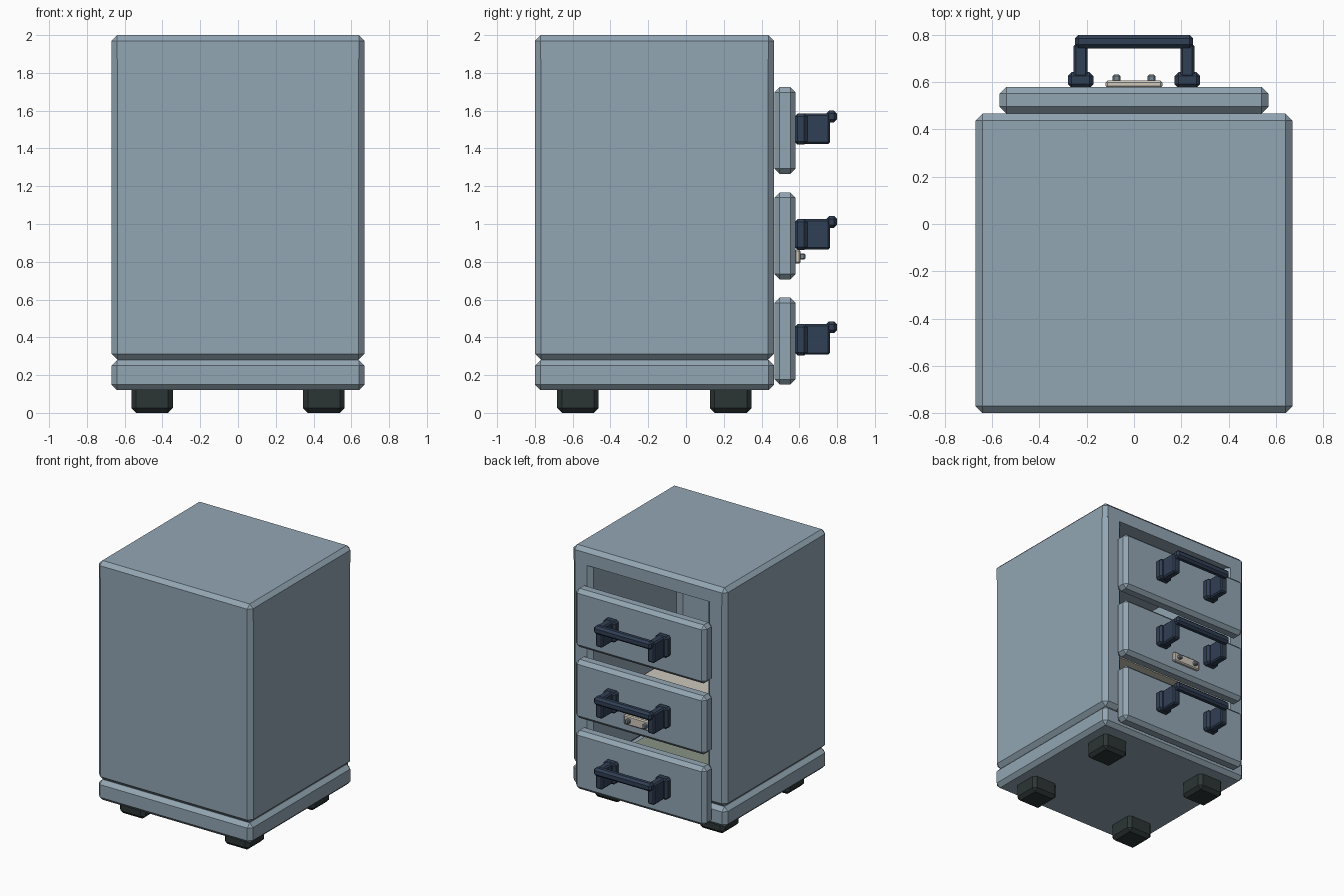
import bpy, bmesh

if "Cube" in bpy.data.objects:
    bpy.data.objects.remove(bpy.data.objects["Cube"])


def material(name, rgb):
    m = bpy.data.materials.new(name)
    m.diffuse_color = (*rgb, 1)
    m.use_nodes = True
    m.node_tree.nodes["Principled BSDF"].inputs["Base Color"].default_value = m.diffuse_color
    return m


STEEL = material("steel_blue", (0.29, 0.38, 0.45))
NAVY = material("navy", (0.03, 0.05, 0.09))
RUBBER = material("rubber", (0.025, 0.035, 0.035))
CREAM = material("cream", (0.62, 0.58, 0.50))
PIN = material("pin_grey", (0.18, 0.24, 0.28))
OLIVE = material("olive", (0.25, 0.29, 0.24))


def prism(name, outline, z0, z1, mat, bevel=0.0, keep=None):
    """Extrude an xy outline from z0 to z1; chamfer all edges except those fully at height keep."""
    bm = bmesh.new()
    face = bm.faces.new([bm.verts.new((x, y, z0)) for x, y in outline])
    top = bmesh.ops.extrude_face_region(bm, geom=[face])
    verts = [v for v in top["geom"] if isinstance(v, bmesh.types.BMVert)]
    bmesh.ops.translate(bm, verts=verts, vec=(0, 0, z1 - z0))
    bmesh.ops.recalc_face_normals(bm, faces=bm.faces[:])
    if bevel:
        edges = [e for e in bm.edges if keep is None
                 or any(abs(v.co.z - keep) > 1e-4 for v in e.verts)]
        bmesh.ops.bevel(bm, geom=edges, offset=bevel, segments=1,
                        profile=0.5, affect='EDGES')
    me = bpy.data.meshes.new(name)
    bm.to_mesh(me)
    bm.free()
    me.materials.append(mat)
    ob = bpy.data.objects.new(name, me)
    bpy.context.collection.objects.link(ob)
    return ob


def box(name, x, y, z, mat, bevel=0.0, keep=None):
    outline = [(x[0], y[0]), (x[1], y[0]), (x[1], y[1]), (x[0], y[1])]
    return prism(name, outline, z[0], z[1], mat, bevel, keep)


# Cabinet: open shell, top slab and base slab
W, Y0, Y1, IN, BACK = 0.67, -0.80, 0.467, 0.50, -0.63
shell = [(-W, Y0), (W, Y0), (W, Y1), (IN, Y1), (IN, BACK),
         (-IN, BACK), (-IN, Y1), (-W, Y1)]
prism("cabinet_shell", shell, 0.28, 1.873, STEEL, 0.033, keep=1.873)
box("top_slab", (-W, W), (Y0, Y1), (1.873, 2.0), STEEL, 0.03, keep=1.873)
box("base_slab", (-W, W), (Y0, Y1), (0.12, 0.28), STEEL, 0.03)

# Interior surfaces glimpsed through the gaps
box("floor_liner", (-0.49, 0.49), (-0.62, 0.43), (0.275, 0.29), OLIVE)
box("inner_shelf", (-0.49, 0.49), (-0.62, 0.43), (0.75, 0.78), CREAM)

# Feet
for sx in (-1, 1):
    for cy in (-0.572, 0.237):
        cx = sx * 0.455
        box("foot", (cx - 0.11, cx + 0.11), (cy - 0.11, cy + 0.11),
            (0.0, 0.125), RUBBER, 0.025, keep=0.125)

# Drawer fronts with bracketed handles
for label, c in (("bottom", 0.38), ("middle", 0.937), ("top", 1.495)):
    box(label + "_drawer_front", (-0.568, 0.568), (0.468, 0.58),
        (c - 0.23, c + 0.23), STEEL, 0.028)
    for sx in (-1, 1):
        cx = sx * 0.226
        box(label + "_handle_bracket", (cx - 0.054, cx + 0.054), (0.575, 0.642),
            (c - 0.075, c + 0.09), NAVY, 0.016)
        box(label + "_handle_arm", (cx - 0.03, cx + 0.03), (0.62, 0.762),
            (c - 0.072, c + 0.09), NAVY, 0.01)
    box(label + "_handle_bar", (-0.25, 0.25), (0.742, 0.80),
        (c + 0.043, c + 0.105), NAVY, 0.016)

# Label plate with two pins on the middle drawer
box("label_plate", (-0.12, 0.12), (0.575, 0.606), (0.79, 0.865), CREAM, 0.008)
for sx in (-1, 1):
    box("plate_pin", (sx * 0.074 - 0.016, sx * 0.074 + 0.016), (0.60, 0.632),
        (0.812, 0.844), PIN, 0.006)
